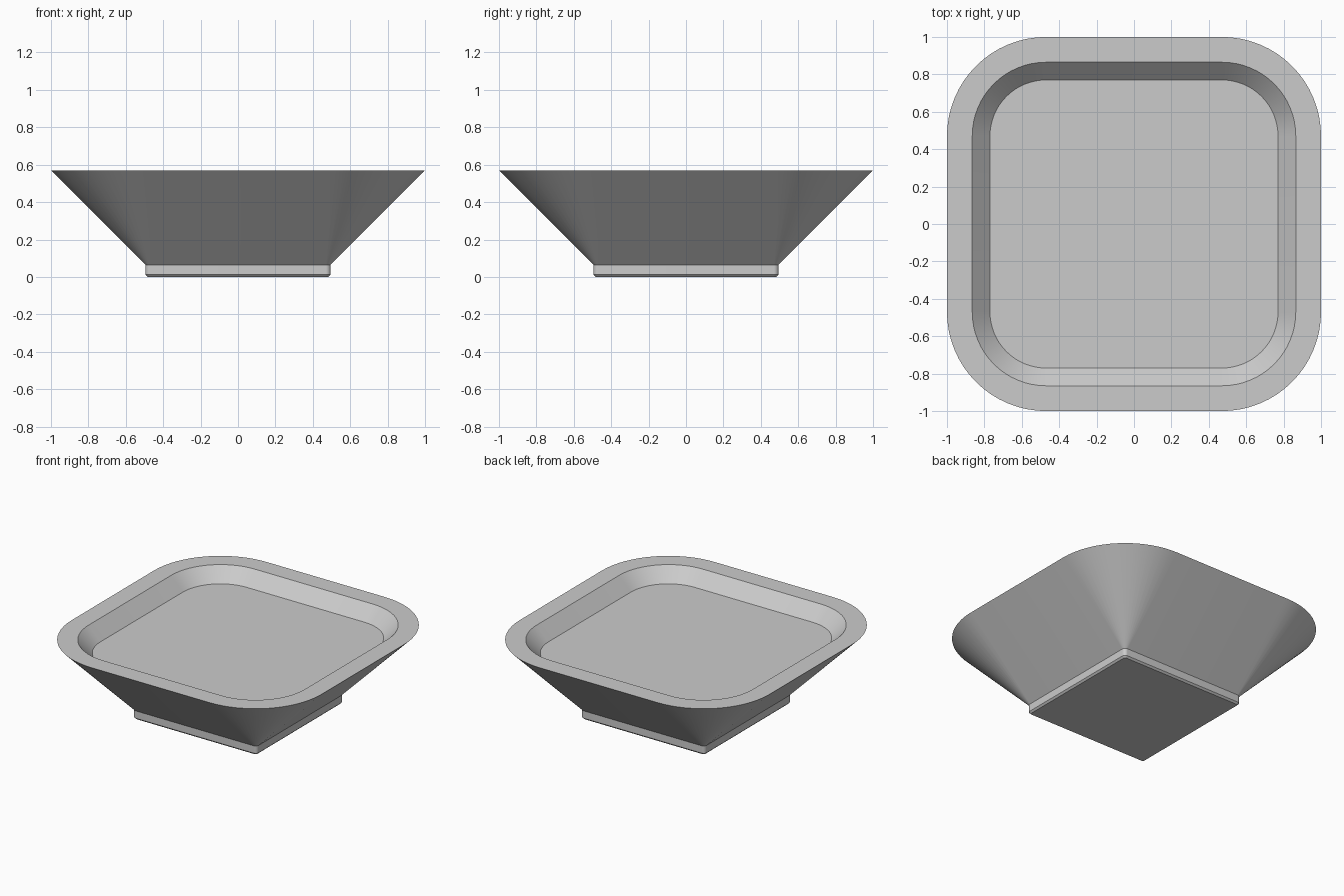
import bpy, bmesh, math

if "Cube" in bpy.data.objects:
    bpy.data.objects.remove(bpy.data.objects["Cube"])

CORNER = 0.47   # corner arc centre, shared by every outline
STEPS = 16      # segments per rounded corner

grey = bpy.data.materials.new("light grey")
grey.diffuse_color = (0.6, 0.6, 0.6, 1)
grey.use_nodes = True
grey.node_tree.nodes["Principled BSDF"].inputs["Base Color"].default_value = grey.diffuse_color


def ring(bm, half, z):
    """Rounded square outline at height z."""
    r = half - CORNER
    verts = []
    for q, (sx, sy) in enumerate([(1, 1), (-1, 1), (-1, -1), (1, -1)]):
        for i in range(STEPS + 1):
            a = math.pi / 2 * (q + i / STEPS)
            verts.append(bm.verts.new((sx * CORNER + r * math.cos(a),
                                       sy * CORNER + r * math.sin(a), z)))
    return verts


def loft(name, levels):
    """Closed solid through rounded squares, from bottom outline to last one."""
    bm = bmesh.new()
    rings = [ring(bm, h, z) for h, z in levels]
    n = len(rings[0])
    bm.faces.new(rings[0][::-1])
    for a, b in zip(rings, rings[1:]):
        for i in range(n):
            j = (i + 1) % n
            bm.faces.new((a[i], a[j], b[j], b[i]))
    bm.faces.new(rings[-1])
    mesh = bpy.data.meshes.new(name)
    bm.to_mesh(mesh)
    bm.free()
    mesh.materials.append(grey)
    obj = bpy.data.objects.new(name, mesh)
    bpy.context.collection.objects.link(obj)
    bpy.context.view_layer.objects.active = obj
    obj.select_set(True)
    bpy.ops.object.shade_smooth_by_angle(angle=math.radians(25))
    obj.select_set(False)


# foot with chamfered edge, flared wall, flat rim and shallow recess
loft("tray", [(0.483, 0.0), (0.495, 0.012), (0.495, 0.065),
              (1.0, 0.57), (0.865, 0.57), (0.77, 0.475)])
